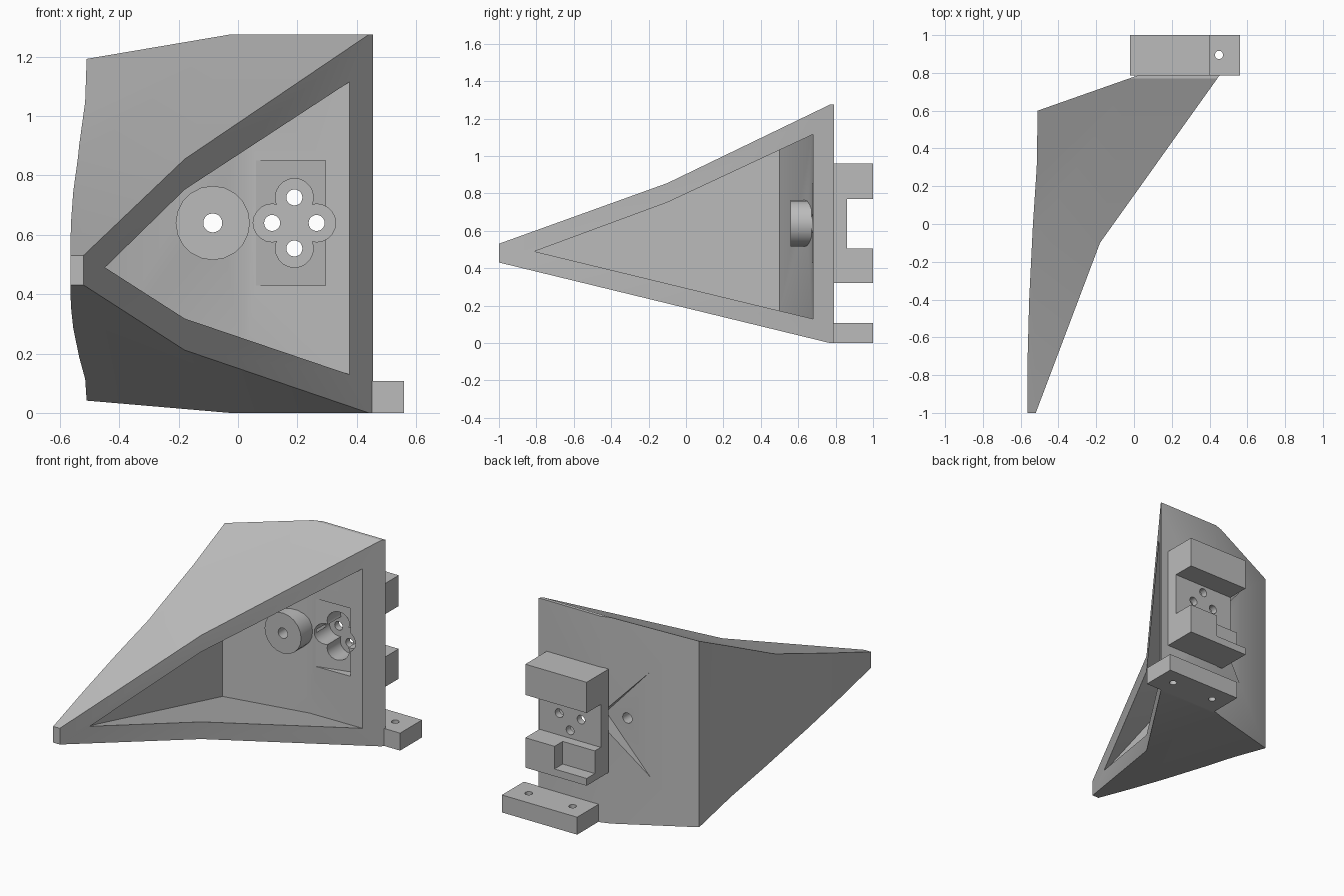
import bpy, bmesh, math
from mathutils import Vector

old = bpy.data.objects.get("Cube")
if old:
    bpy.data.objects.remove(old, do_unlink=True)

grey = bpy.data.materials.new("plain grey")
grey.use_nodes = True
grey.diffuse_color = (0.5, 0.5, 0.5, 1)
grey.node_tree.nodes["Principled BSDF"].inputs["Base Color"].default_value = (0.5, 0.5, 0.5, 1)


def prism(name, points, axis, low, high):
    """Extrude a 2D outline along x (outline y,z), y (x,z) or z (x,y)."""
    place = {"x": lambda a, b, h: (h, a, b),
             "y": lambda a, b, h: (a, h, b),
             "z": lambda a, b, h: (a, b, h)}[axis]
    bm = bmesh.new()
    face = bm.faces.new([bm.verts.new(place(a, b, low)) for a, b in points])
    grown = bmesh.ops.extrude_face_region(bm, geom=[face])["geom"]
    shift = Vector(place(0, 0, high - low))
    bmesh.ops.translate(bm, vec=shift, verts=[v for v in grown if isinstance(v, bmesh.types.BMVert)])
    bmesh.ops.recalc_face_normals(bm, faces=bm.faces)
    mesh = bpy.data.meshes.new(name)
    bm.to_mesh(mesh)
    bm.free()
    mesh.materials.append(grey)
    obj = bpy.data.objects.new(name, mesh)
    bpy.context.collection.objects.link(obj)
    return obj


def box(name, x0, x1, y0, y1, z0, z1):
    return prism(name, [(x0, y0), (x1, y0), (x1, y1), (x0, y1)], "z", z0, z1)


def rod(name, a, b, radius, axis, low, high, sides=20):
    ring = [(a + radius * math.cos(math.tau * i / sides),
             b + radius * math.sin(math.tau * i / sides)) for i in range(sides)]
    return prism(name, ring, axis, low, high)


def combine(obj, tool, operation="DIFFERENCE", keep=False):
    mod = obj.modifiers.new("cut", "BOOLEAN")
    mod.operation = operation
    mod.solver = "EXACT"
    mod.object = tool
    bpy.context.view_layer.objects.active = obj
    bpy.ops.object.modifier_apply(modifier=mod.name)
    if not keep:
        bpy.data.objects.remove(tool, do_unlink=True)


# Tapered shell: plan outline limited by its side profile
shell = prism("wedge_shell", [
    (-0.565, -1), (-0.52, -1), (-0.18, -0.1), (0.455, 0.79), (0.03, 0.79), (-0.51, 0.6),
    (-0.515, 0.3), (-0.535, 0), (-0.555, -0.4), (-0.563, -0.7)], "z", -0.5, 2)
combine(shell, prism("side_profile", [
    (-1.1, 0.455), (-1.1, 0.495), (-0.1, 0.855), (0.77, 1.275), (0.9, 1.275),
    (0.9, 0), (0.77, 0)], "x", -2, 2), "INTERSECT")

# Hollow interior, open to the slanted front
cavity = prism("cavity", [
    (-0.456, -0.9), (0.9, -0.9), (0.9, 0.68), (0.38, 0.68), (0.02, 0.672), (-0.456, 0.5)],
    "z", -0.5, 2)
combine(cavity, prism("cavity_profile", [
    (-0.81, 0.49), (-0.1, 0.752), (0.8, 1.172), (0.8, 0.1)], "x", -2, 2), "INTERSECT")
combine(shell, cavity)

# Sloped recess inside the back wall and triangular pocket outside it
combine(shell, prism("inner_recess", [
    (0.06, 0.674), (0.06, 0.6), (0.295, 0.6), (0.295, 0.735)], "z", 0.43, 0.85))
combine(shell, prism("outer_pocket", [
    (-0.286, 0.27), (-0.286, 1.015), (0.06, 0.64)], "y", 0.695, 1.2))

# Hollow round boss on the inner wall
boss = rod("round_boss", -0.085, 0.64, 0.125, "y", 0.56, 0.69)
boss_hole = rod("boss_hole", -0.085, 0.64, 0.032, "y", 0.4, 1)
combine(boss, boss_hole, keep=True)
combine(shell, boss_hole)

# C-shaped bracket on the back with a notched lower arm
bracket = prism("back_bracket", [
    (0.785, 0.32), (1, 0.32), (1, 0.505), (0.862, 0.505), (0.862, 0.77),
    (1, 0.77), (1, 0.96), (0.785, 0.96)], "x", -0.02, 0.4)
combine(bracket, box("arm_notch", -0.1, 0.2, 0.92, 1.1, 0.365, 0.6))

# Four-lobed seat with a through hole in each lobe
middle_x, middle_z = 0.19, 0.64
lobes = [(0.075, 0), (-0.075, 0), (0, 0.086), (0, -0.086)]
seat_cutters = [box("seat_middle", 0.13, 0.25, 0.5, 0.82, 0.58, 0.70)]
for dx, dz in lobes:
    x, z = middle_x + dx, middle_z + dz
    seat_cutters.append(rod("seat_lobe", x, z, 0.064, "y", 0.5, 0.82))
    seat_cutters.append(rod("lobe_hole", x, z, 0.027, "y", 0.5, 0.9))
for cutter in seat_cutters:
    combine(shell, cutter, keep=True)
    combine(bracket, cutter)

# Mounting foot with two screw holes
foot = box("mounting_foot", 0.045, 0.56, 0.785, 1, 0, 0.108)
for x in (0.15, 0.45):
    combine(foot, rod("foot_hole", x, 0.895, 0.022, "z", -0.1, 0.3))

# Round surfaces smooth, corners sharp
bpy.ops.object.select_all(action="DESELECT")
for part in (shell, boss, bracket, foot):
    part.select_set(True)
bpy.context.view_layer.objects.active = shell
bpy.ops.object.shade_smooth_by_angle(angle=math.radians(25))
